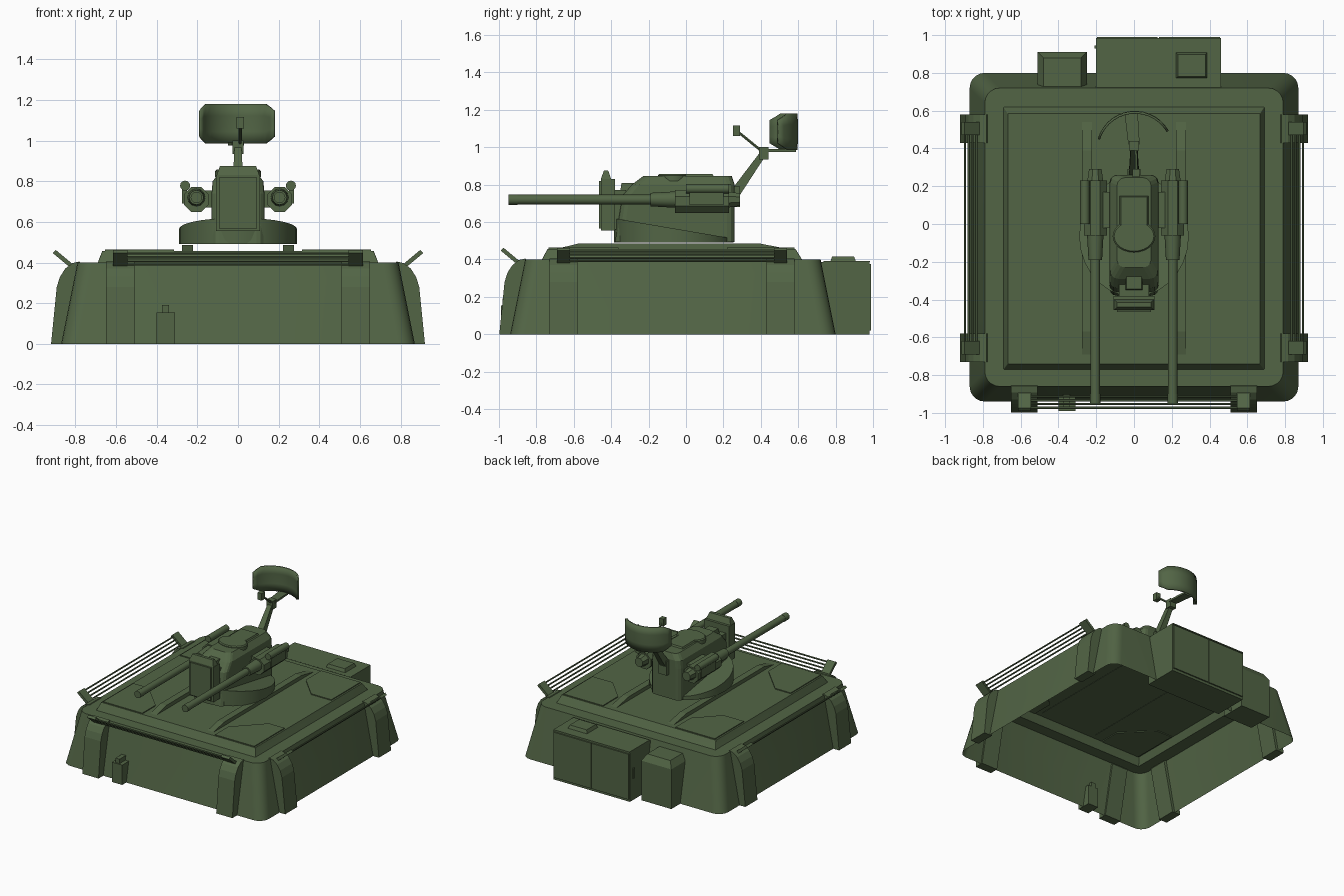
import bpy, bmesh
from math import sin, cos, pi, radians
from mathutils import Vector

if "Cube" in bpy.data.objects:
    bpy.data.objects.remove(bpy.data.objects["Cube"])

green = bpy.data.materials.new("dull_green")
green.diffuse_color = (0.085, 0.13, 0.06, 1)
green.use_nodes = True
green.node_tree.nodes["Principled BSDF"].inputs["Base Color"].default_value = green.diffuse_color


def make(name, verts, faces, smooth=False):
    me = bpy.data.meshes.new(name)
    me.from_pydata([tuple(v) for v in verts], [], faces)
    bm = bmesh.new()
    bm.from_mesh(me)
    bmesh.ops.recalc_face_normals(bm, faces=bm.faces)
    bm.to_mesh(me)
    bm.free()
    ob = bpy.data.objects.new(name, me)
    bpy.context.collection.objects.link(ob)
    me.materials.append(green)
    if smooth:
        bpy.ops.object.select_all(action='DESELECT')
        ob.select_set(True)
        bpy.context.view_layer.objects.active = ob
        bpy.ops.object.shade_smooth_by_angle(angle=radians(35))
    return ob


def loft(name, rings, bottom=True, top=True, smooth=False):
    n = len(rings[0])
    verts = [v for r in rings for v in r]
    faces = [(k * n + i, k * n + (i + 1) % n, (k + 1) * n + (i + 1) % n, (k + 1) * n + i)
             for k in range(len(rings) - 1) for i in range(n)]
    if bottom:
        faces.append(tuple(range(n))[::-1])
    if top:
        faces.append(tuple(range(len(verts) - n, len(verts))))
    return make(name, verts, faces, smooth)


def rrect(x0, x1, y0, y1, z, r, seg=5):
    pts = []
    for cx, cy, a in ((x1 - r, y1 - r, 0), (x0 + r, y1 - r, 90), (x0 + r, y0 + r, 180), (x1 - r, y0 + r, 270)):
        for i in range(seg + 1):
            t = radians(a + 90 * i / seg)
            pts.append((cx + r * cos(t), cy + r * sin(t), z))
    return pts


def box(name, x0, x1, y0, y1, z0, z1, inset=0):
    def rect(z, d):
        return [(x0 + d, y0 + d, z), (x1 - d, y0 + d, z), (x1 - d, y1 - d, z), (x0 + d, y1 - d, z)]
    return loft(name, [rect(z0, 0), rect(z1, inset)])


def prism(name, pts, a, b, place):
    return loft(name, [[place(u, v, t) for u, v in pts] for t in (a, b)])


def tube(name, p0, p1, r0, r1=None, n=12, smooth=True, turn=0.0):
    p0, p1 = Vector(p0), Vector(p1)
    q = (p1 - p0).to_track_quat('Z', 'Y')
    rings = [[p + q @ Vector((r * cos(2 * pi * (i + turn) / n), r * sin(2 * pi * (i + turn) / n), 0))
              for i in range(n)] for p, r in ((p0, r0), (p1, r0 if r1 is None else r1))]
    return loft(name, rings, smooth=smooth)


# open-bottomed hull skirt with roof rim and raised deck
loft("hull_shell", [rrect(-.87, .87, -.94, .80, 0, .08),
                    rrect(-.79, .79, -.86, .72, .40, .08),
                    rrect(-.69, .69, -.77, .62, .40, .004),
                    rrect(-.668, .668, -.74, .585, .457, .004)], bottom=False, smooth=True)

# chamfered corner panels on the deck
for s in (-1, 1):
    for tag, pts in (("rear", [(.655, .22), (.48, .22), (.315, .39), (.315, .58), (.655, .58)]),
                     ("front", [(.655, -.36), (.52, -.36), (.315, -.57), (.315, -.735), (.655, -.735)])):
        prism("deck_panel_" + tag, pts, .45, .464, lambda u, v, t: (s * u, v, t))
    # turret rails
    prism("deck_rail", [(-.70, .455), (-.57, .486), (.39, .486), (.55, .455)],
          .222, .275, lambda u, v, t: (s * t, u, v))

# straps, slanted brackets and rods on left, right and front
sides = {"right": (lambda d, z, t: (d, t, z), [(-.73, -.58), (.43, .58)], 0),
         "left": (lambda d, z, t: (-d, t, z), [(-.73, -.58), (.43, .58)], 0),
         "front": (lambda d, z, t: (t, -d, z), [(-.65, -.51), (.51, .65)], .078)}
for side, (place, spans, off) in sides.items():
    strap = [(.85, 0), (.92, 0), (.892, .28), (.876, .33), (.85, .37), (.815, .397), (.78, .405), (.77, .39)]
    plate = [(.805, .385), (.82, .37), (.912, .447), (.897, .462)]
    mids = []
    for a, b in spans:
        prism(side + "_strap", [(d + off, z) for d, z in strap], a, b, place)
        m = (a + b) / 2
        mids.append(m)
        prism(side + "_bracket", [(d + off, z) for d, z in plate], m - .035, m + .035, place)
    for k in range(4):
        d, z = .835 + off + .02 * k, .391 + .0175 * k
        tube(side + "_rod", place(d, z, mids[0]), place(d, z, mids[1]), .006, n=6)

# small front fitting
box("front_fitting", -.40, -.31, -.99, -.88, 0, .155)
box("front_fitting_cap", -.375, -.34, -.98, -.88, .155, .19)

# rear lockers
box("rear_locker", -.20, .46, .71, .98, 0, .385)
box("locker_lid", -.20, .46, .735, .985, .385, .392)
for x0, x1 in ((-.195, .125), (.132, .455)):
    box("locker_door", x0, x1, .97, .99, .02, .375)
box("locker_handle", -.208, -.19, .93, .945, .17, .25)
box("locker_top_hatch", .22, .39, .77, .91, .385, .417, .012)
box("small_locker", -.51, -.25, .71, .91, 0, .31)
box("small_locker_top", -.51, -.25, .69, .91, .31, .36, .03)

# turret base: round, top sloping to the rear
circle = [(.29 * cos(2 * pi * i / 28), -.065 + .32 * sin(2 * pi * i / 28)) for i in range(28)]
loft("turret_base", [[(x, y, .49) for x, y in circle],
                     [(x, y, .62 - .17 * (y + .385)) for x, y in circle]], smooth=True)

# turret body with sloping nose and rounded rear
loft("turret_body", [rrect(-.13, .13, -.38, .26, .492, .04, 3),
                     rrect(-.13, .13, -.34, .26, .74, .04, 3),
                     rrect(-.125, .125, -.29, .26, .80, .04, 3),
                     rrect(-.09, .09, -.23, .245, .845, .04, 3)])
loft("roof_hatch", [[(.113 * k * cos(2 * pi * i / 24), -.065 + .085 * k * sin(2 * pi * i / 24), z)
                     for i in range(24)] for k, z in ((1, .82), (1, .85), (.93, .857))], smooth=True)
box("roof_plate", -.078, .078, -.01, .15, .84, .857, .008)
box("nose_step", -.055, .055, -.36, -.25, .70, .81, .015)

# front sight block
box("sight_neck", -.08, .08, -.40, -.32, .56, .77)
box("sight_block", -.108, .108, -.455, -.38, .555, .83)
box("sight_face", -.09, .09, -.466, -.45, .565, .82)
box("sight_hood", -.105, .105, -.455, -.40, .83, .875, .016)

# twin guns with housings
for s in (-1, 1):
    x, z = s * .205, .72
    tube("barrel", (x, -.95, z), (x, -.17, z), .026)
    tube("barrel_tip", (x, -.95, z), (x, -.90, z), .028)
    tube("barrel_sleeve", (x, -.19, z), (x, -.05, z), .036, .044)
    tube("gun_housing", (x, -.06, .71), (x, .23, .71), .066, n=8, smooth=False, turn=.5)
    tube("gun_tail", (x, .20, z), (x, .29, z), .05, .036, n=8, smooth=False, turn=.5)
    tube("side_canister", (s * .26, 0, .778), (s * .26, .23, .778), .025)
    box("gun_mount", min(0, s * .2), max(0, s * .2), -.02, .17, .67, .755)
    box("ear_block", min(s * .25, s * .275), max(s * .25, s * .275), .02, .20, .69, .76)

# radar mast, feed arm and curved dish
box("mast_foot", -.035, .035, .22, .29, .68, .79)
tube("radar_mast", (0, .26, .75), (0, .415, .97), .038, .024, n=4, smooth=False, turn=.5)
box("mast_joint", -.027, .027, .39, .44, .935, 1.0)
tube("feed_arm", (.01, .41, .975), (.012, .275, 1.085), .008, n=6)
box("feed_horn", -.007, .03, .25, .29, 1.06, 1.115)
prism("dish_support", [(-.03, .42), (.03, .42), (.02, .588), (-.05, .588)], .975, .99,
      lambda u, v, t: (u, v, t))
cols = []
N = 14
for i in range(N + 1):
    a = radians(163 - 133 * i / N)
    h = .097 - .035 * max(0, 1 - min(i, N - i) / 2)
    cols.append([(.005 + .2 * cos(a), .39 + (.2 + .004 * (1 - j * j)) * sin(a), 1.083 + h * j)
                 for j in (-1, -.4, .4, 1)])
dish = make("radar_dish", [v for c in cols for v in c],
            [(4 * i + j, 4 * i + j + 1, 4 * i + j + 5, 4 * i + j + 4) for i in range(N) for j in range(3)], True)
mod = dish.modifiers.new("thickness", 'SOLIDIFY')
mod.thickness = .012
mod.offset = 0
